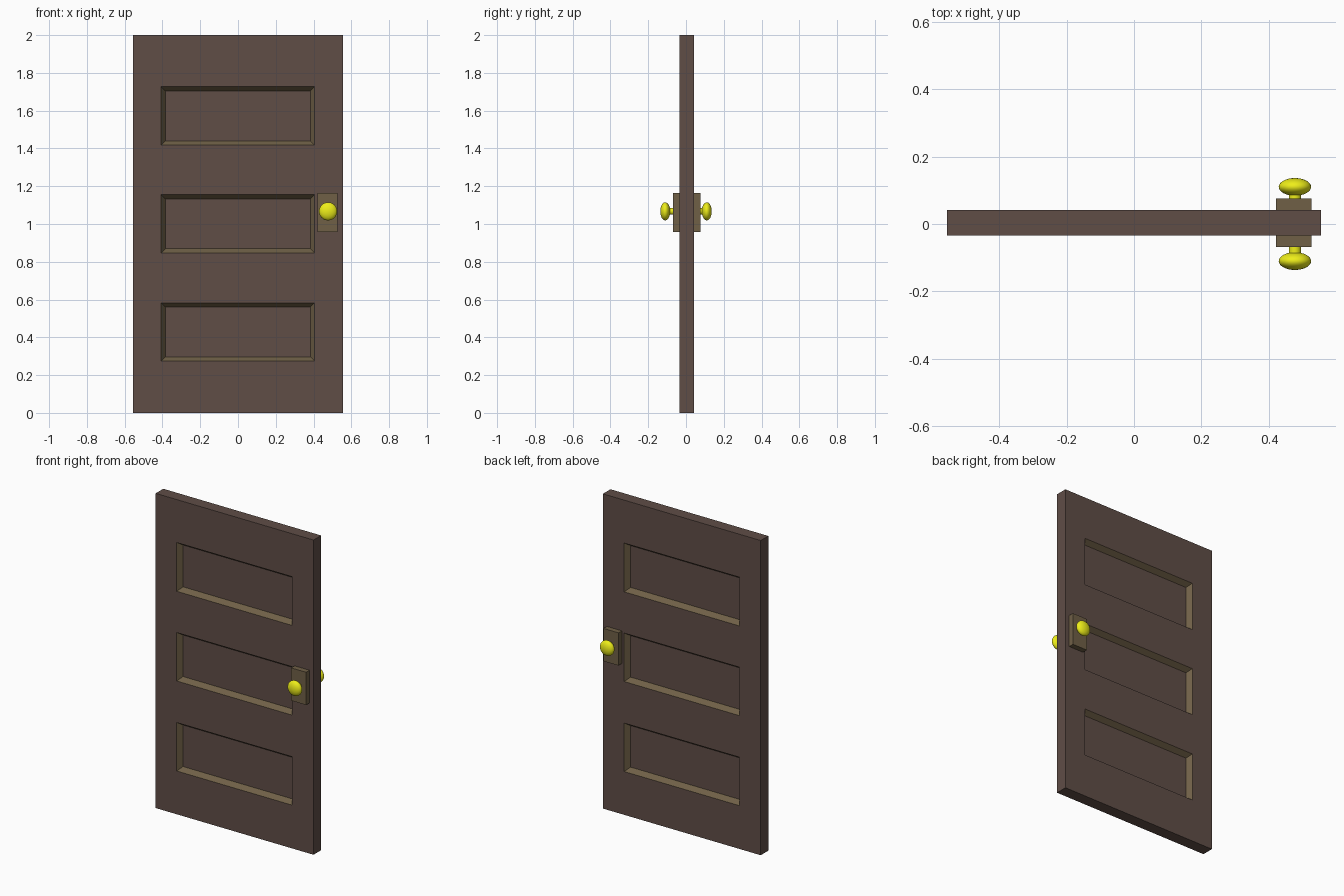
import bpy, bmesh
from math import radians
from mathutils import Vector

if "Cube" in bpy.data.objects:
    bpy.data.objects.remove(bpy.data.objects["Cube"])


def material(name, rgb):
    m = bpy.data.materials.new(name)
    m.diffuse_color = (*rgb, 1)
    m.use_nodes = True
    m.node_tree.nodes["Principled BSDF"].inputs["Base Color"].default_value = m.diffuse_color
    return m


WOOD = material("dark_wood", (0.115, 0.075, 0.062))
TRIM = material("olive_trim", (0.16, 0.117, 0.062))
BRASS = material("yellow_brass", (0.85, 0.85, 0.01))

W, H, T, CY = 1.11, 2.0, 0.076, 0.004
PANEL_X = (-0.407, 0.405)
PANEL_Z = [(0.275, 0.583), (0.847, 1.155), (1.417, 1.727)]


def box(bm, size, centre):
    verts = bmesh.ops.create_cube(bm, size=1)["verts"]
    bmesh.ops.scale(bm, vec=size, verts=verts)
    bmesh.ops.translate(bm, vec=centre, verts=verts)


def finish(bm, name, mats):
    me = bpy.data.meshes.new(name)
    bm.to_mesh(me)
    bm.free()
    ob = bpy.data.objects.new(name, me)
    bpy.context.collection.objects.link(ob)
    for m in mats:
        me.materials.append(m)
    return ob


# Door slab: cut into a grid, then sink the three panels on both faces
bm = bmesh.new()
box(bm, (W, T, H), (0, CY, H / 2))
cuts = [((x, 0, 0), (1, 0, 0)) for x in PANEL_X]
cuts += [((0, 0, z), (0, 0, 1)) for pair in PANEL_Z for z in pair]
for co, no in cuts:
    bmesh.ops.bisect_plane(bm, geom=bm.verts[:] + bm.edges[:] + bm.faces[:],
                           plane_co=co, plane_no=no)
bm.normal_update()


def is_panel(f):
    c = f.calc_center_median()
    return (abs(f.normal.y) > 0.9 and PANEL_X[0] < c.x < PANEL_X[1]
            and any(a < c.z < b for a, b in PANEL_Z))


for f in [f for f in bm.faces if is_panel(f)]:
    rim = bmesh.ops.inset_region(bm, faces=[f], thickness=0.022, depth=-0.032,
                                 use_even_offset=True)["faces"]
    for r in rim:
        r.material_index = 1
finish(bm, "door_slab", [WOOD, TRIM])

# Lock plate, stem and flattened knob on each side
KX, KZ = 0.477, 1.067
for side, s in (("front", -1), ("back", 1)):
    bm = bmesh.new()
    box(bm, (0.105, 0.036, 0.208), (0.474, CY + s * (T / 2 + 0.016), 1.061))
    finish(bm, side + "_lock_plate", [TRIM])

    bpy.ops.mesh.primitive_cylinder_add(vertices=32, radius=0.018, depth=0.045,
                                        location=(KX, s * 0.085, KZ),
                                        rotation=(radians(90), 0, 0))
    stem = bpy.context.object
    stem.name = side + "_knob_stem"
    stem.data.materials.append(BRASS)
    bpy.ops.object.shade_smooth_by_angle(angle=radians(40))

    bpy.ops.mesh.primitive_uv_sphere_add(segments=32, ring_count=16, radius=1,
                                         location=(KX, s * 0.11, KZ),
                                         rotation=(radians(90), 0, 0))
    knob = bpy.context.object
    knob.name = side + "_knob"
    knob.scale = (0.048, 0.048, 0.0262)
    knob.data.materials.append(BRASS)
    bpy.ops.object.shade_smooth()
